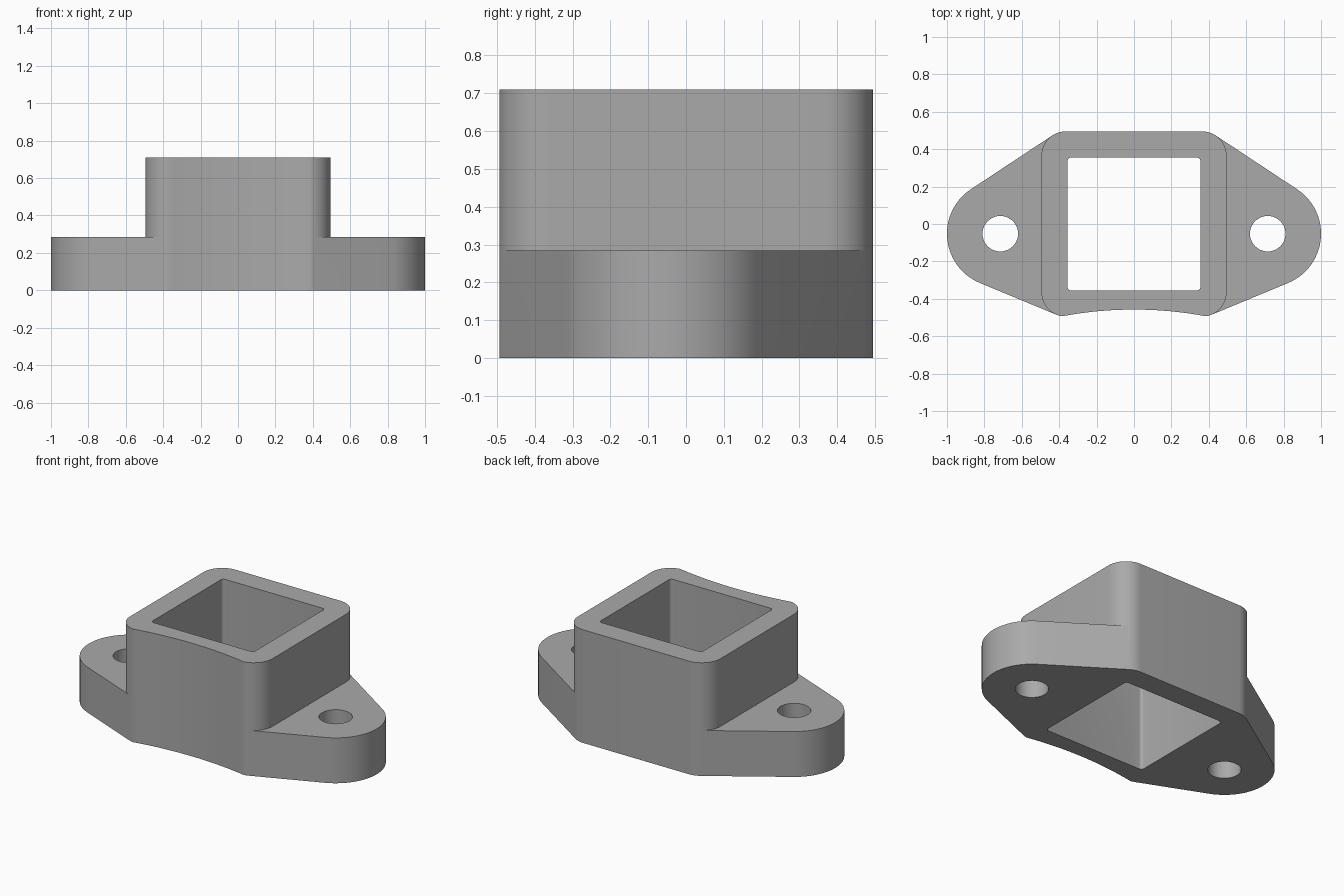
import bpy, bmesh
from math import acos, asin, atan2, cos, sin, hypot, pi, radians

if "Cube" in bpy.data.objects:
    bpy.data.objects.remove(bpy.data.objects["Cube"])

FLANGE_TOP, SOCKET_TOP = 0.285, 0.71
EAR, EAR_R = (0.715, -0.052), 0.285        # rounded mounting ear
CORNER, CORNER_R = 0.365, 0.13             # socket corner centre and radius
BOLT_R, BORE = 0.095, 0.355

grey = bpy.data.materials.new("plain grey")
grey.use_nodes = True
grey.diffuse_color = (0.4, 0.4, 0.4, 1)
grey.node_tree.nodes["Principled BSDF"].inputs["Base Color"].default_value = grey.diffuse_color


def arc(centre, radius, start, end, steps):
    return [(centre[0] + radius * cos(start + (end - start) * i / steps),
             centre[1] + radius * sin(start + (end - start) * i / steps))
            for i in range(steps + 1)]


def mirrored(half):
    """Close a right-hand half outline across x = 0."""
    return half + [(-x, y) for x, y in reversed(half) if abs(x) > 1e-5]


def prism(name, outline, bottom, top):
    bm = bmesh.new()
    face = bm.faces.new([bm.verts.new((x, y, bottom)) for x, y in outline])
    new = bmesh.ops.extrude_face_region(bm, geom=[face])["geom"]
    for v in new:
        if isinstance(v, bmesh.types.BMVert):
            v.co.z = top
    bmesh.ops.recalc_face_normals(bm, faces=bm.faces)
    mesh = bpy.data.meshes.new(name)
    bm.to_mesh(mesh)
    bm.free()
    mesh.materials.append(grey)
    obj = bpy.data.objects.new(name, mesh)
    bpy.context.collection.objects.link(obj)
    return obj


def combine(target, other, operation):
    bpy.context.view_layer.objects.active = target
    mod = target.modifiers.new(operation.lower(), "BOOLEAN")
    mod.operation, mod.solver, mod.object = operation, "EXACT", other
    bpy.ops.object.modifier_apply(modifier=mod.name)
    bpy.data.objects.remove(other)


def tangent_angle(centre, side):
    """Direction of the tangent point shared by a socket corner and the ear."""
    dx, dy = EAR[0] - centre[0], EAR[1] - centre[1]
    return atan2(dy, dx) + side * acos((CORNER_R - EAR_R) / hypot(dx, dy))


# Outline pieces for the right-hand half, running front to back
front, back = (CORNER, -CORNER), (CORNER, CORNER)
t_front, t_back = tangent_angle(front, -1), tangent_angle(back, 1)
tip = radians(-81)
tip_x = CORNER + CORNER_R * cos(tip)
tip_y = -CORNER + CORNER_R * sin(tip)
sag = 0.036
hollow_r = (tip_x ** 2 + sag ** 2) / (2 * sag)
hollow_c = (0, tip_y + sag - hollow_r)
hollow = arc(hollow_c, hollow_r, pi / 2, pi / 2 - asin(tip_x / hollow_r), 8)[:-1]
front_tip = arc(front, CORNER_R, tip, t_front, 3)
back_tip = arc(back, CORNER_R, t_back, pi / 2, 6)

# Flange with two ears, and the square socket standing on it
ear = arc(EAR, EAR_R, t_front, t_back, 36)
flange = prism("mounting_flange", mirrored(hollow + front_tip + ear + back_tip),
               0, FLANGE_TOP)
sides = (arc(front, CORNER_R, t_front, 0, 10)[1:]
         + arc(back, CORNER_R, 0, t_back, 10)[:-1])
socket = prism("socket", mirrored(hollow + front_tip + sides + back_tip),
               FLANGE_TOP, SOCKET_TOP)
combine(flange, socket, "UNION")

# Square bore through the socket and a bolt hole through each ear
r = 0.018
c = BORE - r
bore = mirrored(arc((c, -c), r, -pi / 2, 0, 5) + arc((c, c), r, 0, pi / 2, 5))
combine(flange, prism("bore_cutter", bore, -0.1, 1), "DIFFERENCE")
for side in (-1, 1):
    hole = arc((side * EAR[0], EAR[1]), BOLT_R, 0, 2 * pi, 40)[:-1]
    combine(flange, prism("bolt_cutter", hole, -0.1, 0.5), "DIFFERENCE")

# Smooth the rounded walls, keep the rims crisp
flange.name = "socket_with_mounting_flange"
bpy.ops.object.select_all(action="DESELECT")
flange.select_set(True)
bpy.context.view_layer.objects.active = flange
bpy.ops.object.shade_smooth_by_angle(angle=radians(25))
